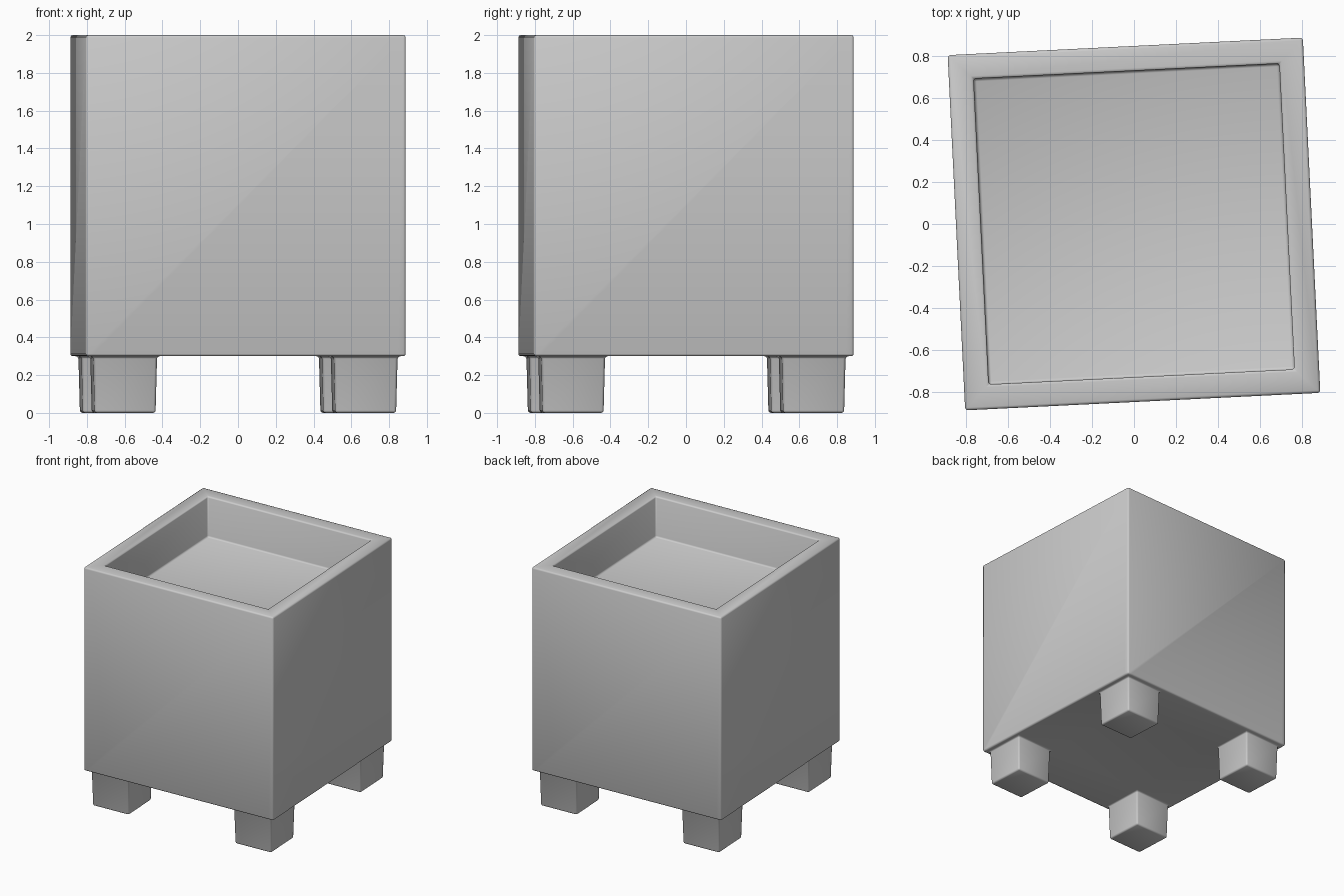
import bpy, bmesh, math

if "Cube" in bpy.data.objects:
    bpy.data.objects.remove(bpy.data.objects["Cube"])

HALF, BOTTOM, TOP = 0.848, 0.30, 2.0
LEG_OUT, LEG_IN = 0.807, 0.468

bm = bmesh.new()

# Planter body
bmesh.ops.create_cube(bm, size=1)
for v in bm.verts:
    v.co.x *= 2 * HALF
    v.co.y *= 2 * HALF
    v.co.z = TOP if v.co.z > 0 else BOTTOM
bm.normal_update()

# Sunken top: rim, then recess with a flat floor
top = [f for f in bm.faces if f.normal.z > 0.9]
bmesh.ops.inset_individual(bm, faces=top, thickness=0.167, depth=0)
bmesh.ops.inset_individual(bm, faces=top, thickness=0.001, depth=-0.34)


def underside():
    return [f for f in bm.faces if all(v.co.z < BOTTOM + 0.01 for v in f.verts)]


# Divide the underside so the leg footprints appear
for axis in ((1, 0, 0), (0, 1, 0)):
    for d in (-LEG_OUT, -LEG_IN, LEG_IN, LEG_OUT):
        faces = underside()
        edges = {e for f in faces for e in f.edges}
        verts = {v for f in faces for v in f.verts}
        bmesh.ops.bisect_plane(bm, geom=faces + list(edges) + list(verts),
                               plane_co=[a * d for a in axis], plane_no=axis)
bm.normal_update()

# Tapered legs pulled down from the four footprints
feet = []
for f in underside():
    c = f.calc_center_median()
    if all(LEG_IN < abs(k) < LEG_OUT for k in (c.x, c.y)):
        feet.append(f)
bmesh.ops.inset_individual(bm, faces=feet, thickness=0.011, depth=BOTTOM)

bmesh.ops.recalc_face_normals(bm, faces=bm.faces)
mesh = bpy.data.meshes.new("planter")
bm.to_mesh(mesh)
bm.free()
planter = bpy.data.objects.new("planter", mesh)
bpy.context.collection.objects.link(planter)
planter.rotation_euler.z = math.radians(2.82)

# Soft edges
bevel = planter.modifiers.new("soft_edges", 'BEVEL')
bevel.width = 0.013
bevel.segments = 2
bevel.limit_method = 'ANGLE'
bevel.angle_limit = math.radians(30)

bpy.context.view_layer.objects.active = planter
planter.select_set(True)
bpy.ops.object.shade_smooth()
